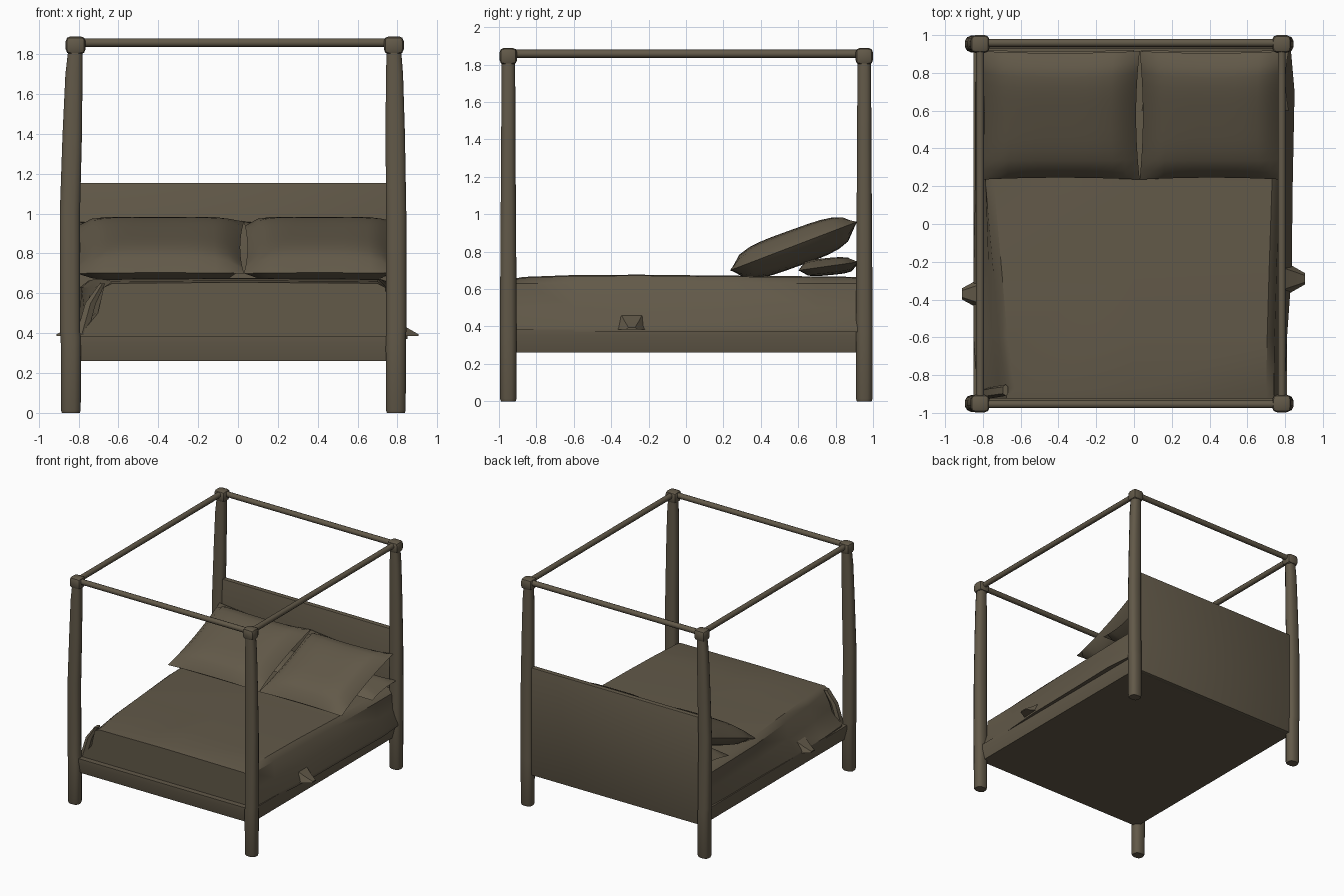
import bpy, bmesh, math
from mathutils import Vector

if "Cube" in bpy.data.objects:
    bpy.data.objects.remove(bpy.data.objects["Cube"], do_unlink=True)

# One dark brown for the whole bed
brown = bpy.data.materials.new("dark_brown")
brown.use_nodes = True
colour = (0.122, 0.1, 0.066, 1)
brown.diffuse_color = colour
brown.node_tree.nodes["Principled BSDF"].inputs["Base Color"].default_value = colour


def finish(name, bm, angle=35):
    bmesh.ops.recalc_face_normals(bm, faces=bm.faces)
    mesh = bpy.data.meshes.new(name)
    bm.to_mesh(mesh)
    bm.free()
    obj = bpy.data.objects.new(name, mesh)
    bpy.context.collection.objects.link(obj)
    mesh.materials.append(brown)
    bpy.ops.object.select_all(action='DESELECT')
    obj.select_set(True)
    bpy.context.view_layer.objects.active = obj
    bpy.ops.object.shade_smooth_by_angle(angle=math.radians(angle))
    return obj


def loft(name, rings, angle=35):
    """Skin a list of closed rings and cap both ends."""
    bm = bmesh.new()
    loops = [[bm.verts.new(p) for p in ring] for ring in rings]
    n = len(loops[0])
    for a, b in zip(loops, loops[1:]):
        for i in range(n):
            j = (i + 1) % n
            bm.faces.new((a[i], a[j], b[j], b[i]))
    bm.faces.new(loops[0])
    bm.faces.new(loops[-1])
    return finish(name, bm, angle)


def block(name, x0, x1, y0, y1, z0, z1, bevel=0.0):
    bm = bmesh.new()
    bmesh.ops.create_cube(bm, size=1)
    for v in bm.verts:
        v.co = ((x0 + x1) / 2 + v.co.x * (x1 - x0),
                (y0 + y1) / 2 + v.co.y * (y1 - y0),
                (z0 + z1) / 2 + v.co.z * (z1 - z0))
    if bevel:
        bmesh.ops.bevel(bm, geom=bm.edges[:], offset=bevel, segments=2,
                        profile=0.5, affect='EDGES')
    return finish(name, bm)


def bar(name, start, end, radius):
    a, b = Vector(start), Vector(end)
    bm = bmesh.new()
    bmesh.ops.create_cone(bm, cap_ends=True, segments=10, radius1=radius,
                          radius2=radius, depth=(b - a).length)
    turn = (b - a).to_track_quat('Z', 'Y')
    for v in bm.verts:
        v.co = turn @ v.co + (a + b) / 2
    return finish(name, bm, 50)


def oval(cx, cy, z, rx, ry, n=12):
    """Ring slightly squarer than an ellipse."""
    ring = []
    for i in range(n):
        t = 2 * math.pi * (i + 0.5) / n
        c, s = math.cos(t), math.sin(t)
        ring.append((cx + rx * math.copysign(abs(c) ** 0.75, c),
                     cy + ry * math.copysign(abs(s) ** 0.75, s), z))
    return ring


# Posts: height, outward lean, half width, half depth
LEFT, RIGHT, FRONT, BACK = -0.815, 0.782, -0.95, 0.953
POST = [(0, .02, .046, .04), (.015, .02, .051, .046), (.38, .02, .052, .046),
        (.41, .024, .052, .046), (1.0, .024, .052, .042),
        (1.4, .014, .05, .039), (1.7, .007, .044, .038), (1.84, 0, .036, .036)]
for side, px, sign in (("left", RIGHT, 0.5), ("right", LEFT, -1.2)):
    for end, py in (("front", FRONT), ("back", BACK)):
        loft(f"{end}_{side}_post",
             [oval(px + sign * o, py, z, rx, ry) for z, o, rx, ry in POST], 50)
        block(f"{end}_{side}_joint", px - .05, px + .05, py - .047, py + .047,
              1.8, 1.89, .025)

# Canopy rails
TOP = 1.858
for name, py in (("front", FRONT - .004), ("back", BACK + .006)):
    bar(f"{name}_canopy_rail", (LEFT, py, TOP), (RIGHT, py, TOP), .022)
for name, px in (("left", RIGHT), ("right", LEFT)):
    bar(f"{name}_canopy_rail", (px, FRONT, TOP), (px, BACK, TOP), .022)

# Bed frame, a little narrower below, and headboard
loft("bed_frame", [[(x0, y0, z), (x1, y0, z), (x1, y1, z), (x0, y1, z)]
                   for z, x0, x1, y0, y1 in (
                       (.26, -.825, .785, -.95, .955),
                       (.35, -.85, .81, -.97, .955),
                       (.385, -.85, .81, -.97, .955))])
block("headboard", -.83, .78, .93, .972, .26, 1.155, .004)

# Mattress with draped cover: y, left hem, left top, right top, right hem, crown
SECTIONS = [(-.925, -.79, -.66, .73, .79, .655),
            (-.87, -.83, -.66, .73, .80, .665),
            (-.6, -.85, -.70, .735, .81, .675),
            (-.25, -.85, -.73, .745, .835, .677),
            (.2, -.84, -.77, .76, .84, .672),
            (.7, -.84, -.78, .77, .85, .668),
            (.93, -.83, -.78, .77, .83, .665)]
cover = []
for y, lh, lt, rt, rh, crown in SECTIONS:
    profile = [(lh, .37), (lh, .395), ((lh + 2 * lt) / 3, .5), (lt - .015, .63),
               (lt + .03, crown - .005), (0, crown), (rt - .03, crown - .005),
               (rt + .01, .63), ((rh + 2 * rt) / 3, .5), (rh, .395), (rh, .37)]
    cover.append([(x, y, z) for x, z in profile])
loft("mattress_cover", cover, 40)


# Loose cover tips hanging over the side rails
def cover_tip(name, x, y, reach):
    loft(name, [[(x + reach * t, y - w, .385), (x + reach * t, y + w, .385),
                 (x + reach * t, y + w * .6, z), (x + reach * t, y - w * .6, z)]
                for t, w, z in ((0, .09, .46), (.5, .06, .425), (1, .03, .395))])


cover_tip("left_cover_tip", .80, -.29, .105)
cover_tip("right_cover_tip", -.80, -.37, -.11)
# Bunched cover folds at the front corner and beside the pillows
loft("front_corner_fold", [oval(x, y, z, rx, .03, 6) for x, y, z, rx in
                           ((-.785, -.9, .39, .03), (-.74, -.89, .55, .03),
                            (-.68, -.88, .65, .015))])


def pillow(name, x0, x1, y0, y1, z0, z1, above, below, n=12):
    """Tilted cushion with pinched corners and drawn-in edges."""
    bm = bmesh.new()
    bmesh.ops.create_grid(bm, x_segments=n, y_segments=n, size=1)
    low = bmesh.ops.duplicate(bm, geom=bm.faces[:] + bm.edges[:] + bm.verts[:])
    lower = {g for g in low["geom"] if isinstance(g, bmesh.types.BMVert)}
    for v in bm.verts:
        u, w = v.co.x, v.co.y
        puff = max(0, (1 - u ** 4) * (1 - w ** 4)) ** 0.6
        pu = u * (1 - .045 * (1 - w * w))
        pw = w * (1 - .03 * (1 - u * u))
        lift = -below * puff if v in lower else above * puff
        t = (pw + 1) / 2
        v.co = ((x0 + x1) / 2 + pu * (x1 - x0) / 2,
                y0 + t * (y1 - y0) - lift * .25,
                z0 + t * (z1 - z0) + lift + .015 * t * u * u)
    bmesh.ops.remove_doubles(bm, verts=bm.verts, dist=.0005)
    return finish(name, bm, 60)


pillow("right_pillow", -.81, .03, .235, .915, .70, .945, .09, .10)
pillow("left_pillow", .03, .79, .235, .915, .70, .945, .09, .10)
pillow("right_under_pillow", -.82, 0, .6, .92, .70, .73, .05, .04, 8)
pillow("left_under_pillow", .04, .82, .6, .92, .70, .73, .05, .04, 8)
